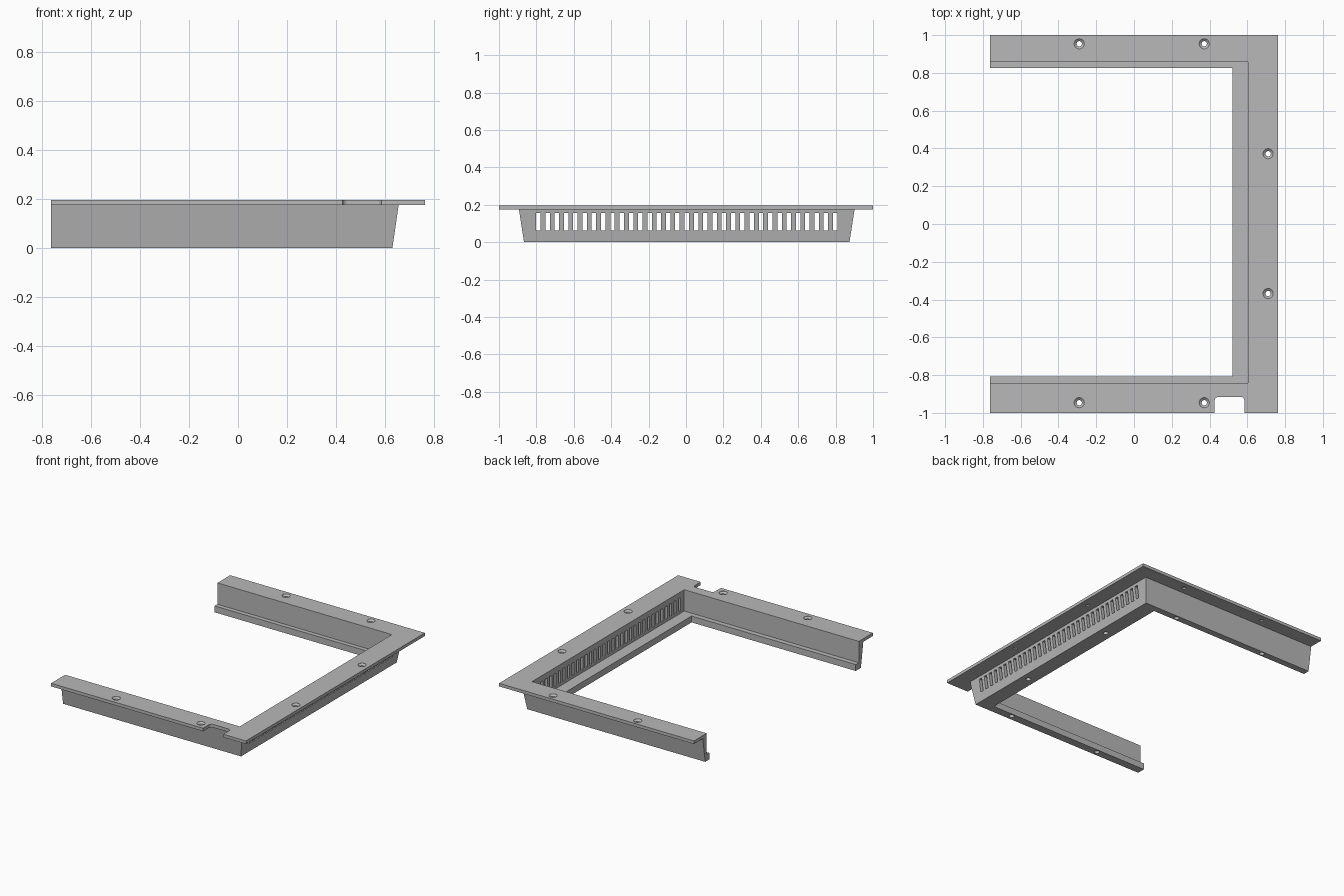
import bpy, bmesh, math
from mathutils import Matrix, Vector

cube = bpy.data.objects.get("Cube")
if cube:
    bpy.data.objects.remove(cube, do_unlink=True)

grey = bpy.data.materials.new("light_grey")
grey.use_nodes = True
colour = (0.48, 0.48, 0.48, 1)
grey.diffuse_color = colour
grey.node_tree.nodes["Principled BSDF"].inputs["Base Color"].default_value = colour

TOP, UNDER, LIP = 0.196, 0.174, 0.045
OPEN_END = -0.762


def make_object(name, bm):
    bmesh.ops.recalc_face_normals(bm, faces=bm.faces)
    mesh = bpy.data.meshes.new(name)
    bm.to_mesh(mesh)
    bm.free()
    mesh.materials.append(grey)
    obj = bpy.data.objects.new(name, mesh)
    bpy.context.collection.objects.link(obj)
    return obj


def box(bm, lo, hi):
    lo, hi = Vector(lo), Vector(hi)
    size = hi - lo
    mat = Matrix.Translation((lo + hi) / 2) @ Matrix.Diagonal((*size, 1))
    return bmesh.ops.create_cube(bm, size=1, matrix=mat)["verts"]


def lathe(bm, x, y, profile, n=24):
    """Closed round solid from (radius, z) pairs."""
    rings = []
    for r, z in profile:
        angles = [math.tau * i / n for i in range(n)]
        rings.append([bm.verts.new((x + r * math.cos(a), y + r * math.sin(a), z))
                      for a in angles])
    for a, b in zip(rings, rings[1:]):
        for i in range(n):
            j = (i + 1) % n
            bm.faces.new((a[i], a[j], b[j], b[i]))
    bm.faces.new(rings[0][::-1])
    bm.faces.new(rings[-1])


# U-shaped frame: one section (side x, front y, back y, z) swept with mitred corners
section = [
    (0.522, -0.808, 0.827, 0), (0.522, -0.808, 0.827, LIP),       # inner lip
    (0.604, -0.843, 0.858, LIP), (0.604, -0.843, 0.858, TOP),     # inner wall
    (0.762, -1, 1, TOP), (0.762, -1, 1, UNDER),                   # flange
    (0.655, -0.893, 0.901, UNDER), (0.63, -0.866, 0.874, 0),      # sloped outer wall
]
bm = bmesh.new()
stations = [
    [bm.verts.new((OPEN_END, f, z)) for x, f, b, z in section],
    [bm.verts.new((x, f, z)) for x, f, b, z in section],
    [bm.verts.new((x, b, z)) for x, f, b, z in section],
    [bm.verts.new((OPEN_END, b, z)) for x, f, b, z in section],
]
for s, t in zip(stations, stations[1:]):
    for i in range(len(section)):
        j = (i + 1) % len(section)
        bm.faces.new((s[i], s[j], t[j], t[i]))
bm.faces.new(stations[0])
bm.faces.new(stations[-1][::-1])
frame = make_object("vented_frame", bm)

# Cutters
bm = bmesh.new()

# Row of vent slots through the side wall
SLOTS = 33
for i in range(SLOTS):
    y = 0.004 + 1.588 * (i / (SLOTS - 1) - 0.5)
    box(bm, (0.59, y - 0.012, 0.064), (0.68, y + 0.012, 0.155))

# Rounded notch in the front flange
notch = box(bm, (0.427, -1.05, 0.165), (0.585, -0.915, 0.22))
corners = [e for e in {e for v in notch for e in v.link_edges}
           if all(v.co.y > -0.95 for v in e.verts)
           and abs(e.verts[0].co.z - e.verts[1].co.z) > 0.01]
bmesh.ops.bevel(bm, geom=corners, offset=0.02, segments=5, profile=0.5, affect='EDGES')

# Countersunk screw holes in the flange
screw_holes = [(x, y) for x in (-0.29, 0.372) for y in (-0.946, 0.954)]
screw_holes += [(0.71, y) for y in (-0.368, 0.372)]
for x, y in screw_holes:
    lathe(bm, x, y, [(0.014, 0.16), (0.014, 0.184), (0.027, 0.195), (0.027, 0.21)])

# Blind holes in the underside
blind_holes = [(x, y) for x in (-0.38, 0.35) for y in (-0.832, 0.851)]
blind_holes += [(0.578, y) for y in (-0.39, 0.4)]
for x, y in blind_holes:
    lathe(bm, x, y, [(0.017, -0.01), (0.017, 0.03)])

cutter = make_object("hole_cutter", bm)
cutter.hide_render = True

# Cut the openings and discard the helper
mod = frame.modifiers.new("openings", 'BOOLEAN')
mod.operation = 'DIFFERENCE'
mod.solver = 'EXACT'
mod.object = cutter
bpy.ops.object.select_all(action='DESELECT')
frame.select_set(True)
bpy.context.view_layer.objects.active = frame
bpy.ops.object.modifier_apply(modifier=mod.name)
bpy.data.objects.remove(cutter, do_unlink=True)
bpy.ops.object.shade_smooth_by_angle(angle=math.radians(30))
